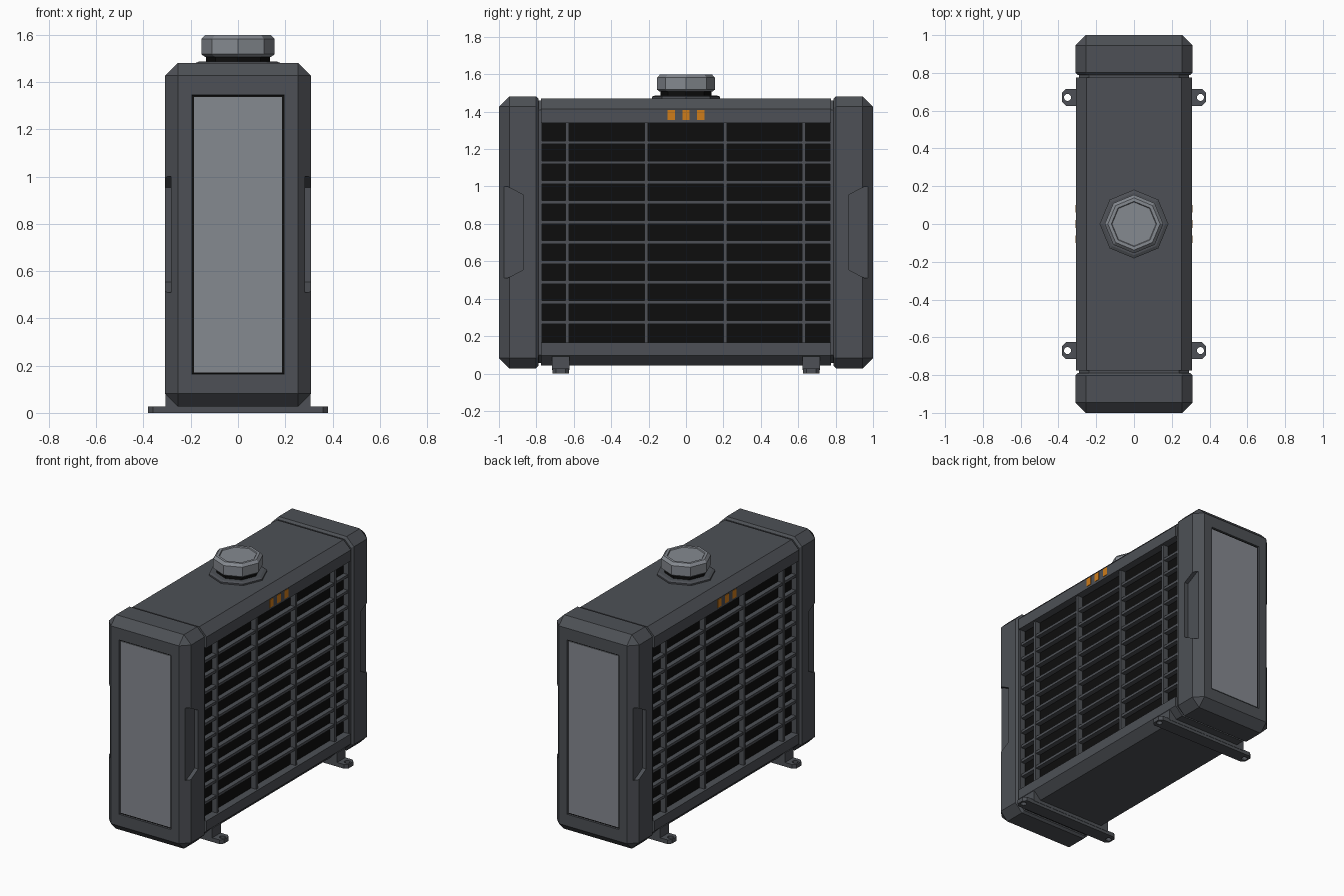
import bpy, bmesh, math
from mathutils import Vector, Matrix

if "Cube" in bpy.data.objects:
    bpy.data.objects.remove(bpy.data.objects["Cube"], do_unlink=True)


def material(name, r, g, b):
    m = bpy.data.materials.new(name)
    m.use_nodes = True
    m.diffuse_color = (r, g, b, 1)
    bsdf = next(n for n in m.node_tree.nodes if n.type == 'BSDF_PRINCIPLED')
    bsdf.inputs["Base Color"].default_value = (r, g, b, 1)
    return m


BODY = material("charcoal grey", 0.075, 0.081, 0.092)
PANEL = material("light grey", 0.235, 0.252, 0.28)
BLACK = material("black", 0.004, 0.004, 0.004)
ORANGE = material("amber", 0.62, 0.2, 0.01)


def finish(name, bm, mat):
    bmesh.ops.recalc_face_normals(bm, faces=bm.faces[:])
    me = bpy.data.meshes.new(name)
    bm.to_mesh(me)
    bm.free()
    me.materials.append(mat)
    ob = bpy.data.objects.new(name, me)
    bpy.context.scene.collection.objects.link(ob)
    return ob


def add_box(bm, lo, hi):
    lo, hi = Vector(lo), Vector(hi)
    mat = Matrix.Translation((lo + hi) / 2) @ Matrix.Diagonal((*(hi - lo), 1))
    return bmesh.ops.create_cube(bm, size=1, matrix=mat)["verts"]


def box(name, lo, hi, mat):
    bm = bmesh.new()
    add_box(bm, lo, hi)
    return finish(name, bm, mat)


def prism(name, points, a, b, place, mat):
    # Extrude a 2D outline from a to b; place maps (u, v, depth) to 3D
    bm = bmesh.new()
    face = bm.faces.new([bm.verts.new(place(u, v, a)) for u, v in points])
    shift = Vector(place(0, 0, b)) - Vector(place(0, 0, a))
    new = bmesh.ops.extrude_face_region(bm, geom=[face])["geom"]
    bmesh.ops.translate(bm, vec=shift, verts=[v for v in new if isinstance(v, bmesh.types.BMVert)])
    return finish(name, bm, mat)


def lathe(name, rings, mat, sides=8):
    # Stack of regular polygons given as (radius, height)
    bm = bmesh.new()
    loops = []
    for r, z in rings:
        loops.append([bm.verts.new((r * math.cos(math.tau * i / sides),
                                    r * math.sin(math.tau * i / sides), z)) for i in range(sides)])
    for a, b in zip(loops, loops[1:]):
        for i in range(sides):
            j = (i + 1) % sides
            bm.faces.new((a[i], a[j], b[j], b[i]))
    bm.faces.new(loops[0])
    bm.faces.new(loops[-1])
    return finish(name, bm, mat)


def cut(ob, cutters):
    for c in cutters:
        c.hide_render = True
        mod = ob.modifiers.new("cut", 'BOOLEAN')
        mod.operation = 'DIFFERENCE'
        mod.solver = 'EXACT'
        mod.object = c
        bpy.context.view_layer.objects.active = ob
        bpy.ops.object.modifier_apply(modifier=mod.name)
        bpy.data.objects.remove(c, do_unlink=True)


W, C = 0.31, 0.055          # half width and chamfer size


def along_y(u, v, d):
    return (u, d, v)


# Top and bottom beams with chamfered outer corners
for name, edge, tip in (("top_beam", 1.34, 1.47), ("bottom_beam", 0.165, 0.042)):
    k = C if tip > edge else -C
    x = W - 0.004
    outline = [(-x, edge), (x, edge), (x, tip - k), (x - C, tip), (C - x, tip), (-x, tip - k)]
    prism(name, outline, -0.775, 0.775, along_y, BODY)

# Dark cooling core
box("cooling_core", (-0.255, -0.775, 0.15), (0.255, 0.775, 1.35), BLACK)

for sy, end in ((-1, "front"), (1, "rear")):
    # Neck joining the core to each end tank
    n = 0.292
    outline = [(n, 0.1), (n, 1.41), (n - C, 1.46), (C - n, 1.46),
               (-n, 1.41), (-n, 0.1), (C - n, 0.055), (n - C, 0.055)]
    prism(end + "_neck", outline, sy * 0.77, sy * 0.82, along_y, BODY)

    # End tank: chamfered box, finer bevel on the inner rim
    bm = bmesh.new()
    add_box(bm, (-W, min(sy, sy * 0.788), 0.028), (W, max(sy, sy * 0.788), 1.482))

    def inner(e):
        return all(abs(v.co.y) < 0.8 for v in e.verts)
    bmesh.ops.bevel(bm, geom=[e for e in bm.edges if not inner(e)], offset=C,
                    segments=1, affect='EDGES', clamp_overlap=True)
    bmesh.ops.bevel(bm, geom=[e for e in bm.edges if inner(e)], offset=0.014,
                    segments=1, affect='EDGES', clamp_overlap=True)
    tank = finish(end + "_tank", bm, BODY)

    # Recess for the panel and a grip notch on both sides
    cutters = [box("panel_cutter", (-0.195, sy - 0.025, 0.163), (0.195, sy + 0.025, 1.347), BODY)]
    notch = [(1.1, 1.0), (0.955, 1.0), (0.87, 0.955), (0.87, 0.555), (0.955, 0.51), (1.1, 0.51)]
    for sx in (-1, 1):
        cutters.append(prism("notch_cutter", notch, 0.283, 0.4,
                             lambda u, v, d: (sx * d, sy * u, v), BODY))
    cut(tank, cutters)
    box(end + "_panel_gasket", (-0.194, sy * 0.981 - 0.006, 0.164),
        (0.194, sy * 0.981 + 0.006, 1.346), BLACK)
    box(end + "_panel", (-0.187, sy * 0.985 - 0.007, 0.172),
        (0.187, sy * 0.985 + 0.007, 1.338), PANEL)

    # Mounting bar with chamfered, drilled ends
    y, h, t = sy * 0.67, 0.045, 0.02
    L = 0.38
    outline = [(-L, y - h + t), (t - L, y - h), (L - t, y - h), (L, y - h + t),
               (L, y + h - t), (L - t, y + h), (t - L, y + h), (-L, y + h - t)]
    bar = prism(end + "_mounting_bar", outline, 0.0, 0.028, lambda u, v, d: (u, v, d), BODY)
    holes = []
    for sx in (-1, 1):
        hole = lathe("hole_cutter", [(0.019, -0.05), (0.019, 0.1)], BODY, 12)
        hole.data.transform(Matrix.Translation((sx * 0.352, y, 0)))
        holes.append(hole)
    cut(bar, holes)
    box(end + "_bar_support", (-0.307, y - 0.047, 0.02), (0.307, y + 0.047, 0.092), BODY)

for sx, side in ((1, "left"), (-1, "right")):
    # Grille of slats and uprights
    bm = bmesh.new()
    g = 0.009

    def bar_x(a, b):
        return sorted((sx * a, sx * b))
    a, b = bar_x(0.25, 0.287)
    for i in range(10):
        z = 0.275 + i * 0.1067
        add_box(bm, (a, -0.775, z - g), (b, 0.775, z + g))
    a, b = bar_x(0.25, 0.292)
    for y in (-0.635, -0.213, 0.21, 0.63):
        add_box(bm, (a, y - g, 0.16), (b, y + g, 1.345))
    finish(side + "_grille", bm, BODY)

    # Amber marker plates on the upper beam
    a, b = bar_x(0.30, 0.309)
    for i, y in enumerate((-0.08, 0, 0.08)):
        box(f"{side}_marker_{i + 1}", (a, y - 0.02, 1.355), (b, y + 0.02, 1.41), ORANGE)

# Filler neck and cap
lathe("filler_flange", [(0.182, 1.46), (0.182, 1.48), (0.165, 1.487)], BODY)
lathe("filler_seal", [(0.135, 1.48), (0.135, 1.515)], BLACK)
lathe("filler_cap", [(0.14, 1.507), (0.155, 1.518), (0.155, 1.582), (0.138, 1.6),
                     (0.12, 1.6), (0.116, 1.594)], PANEL)
